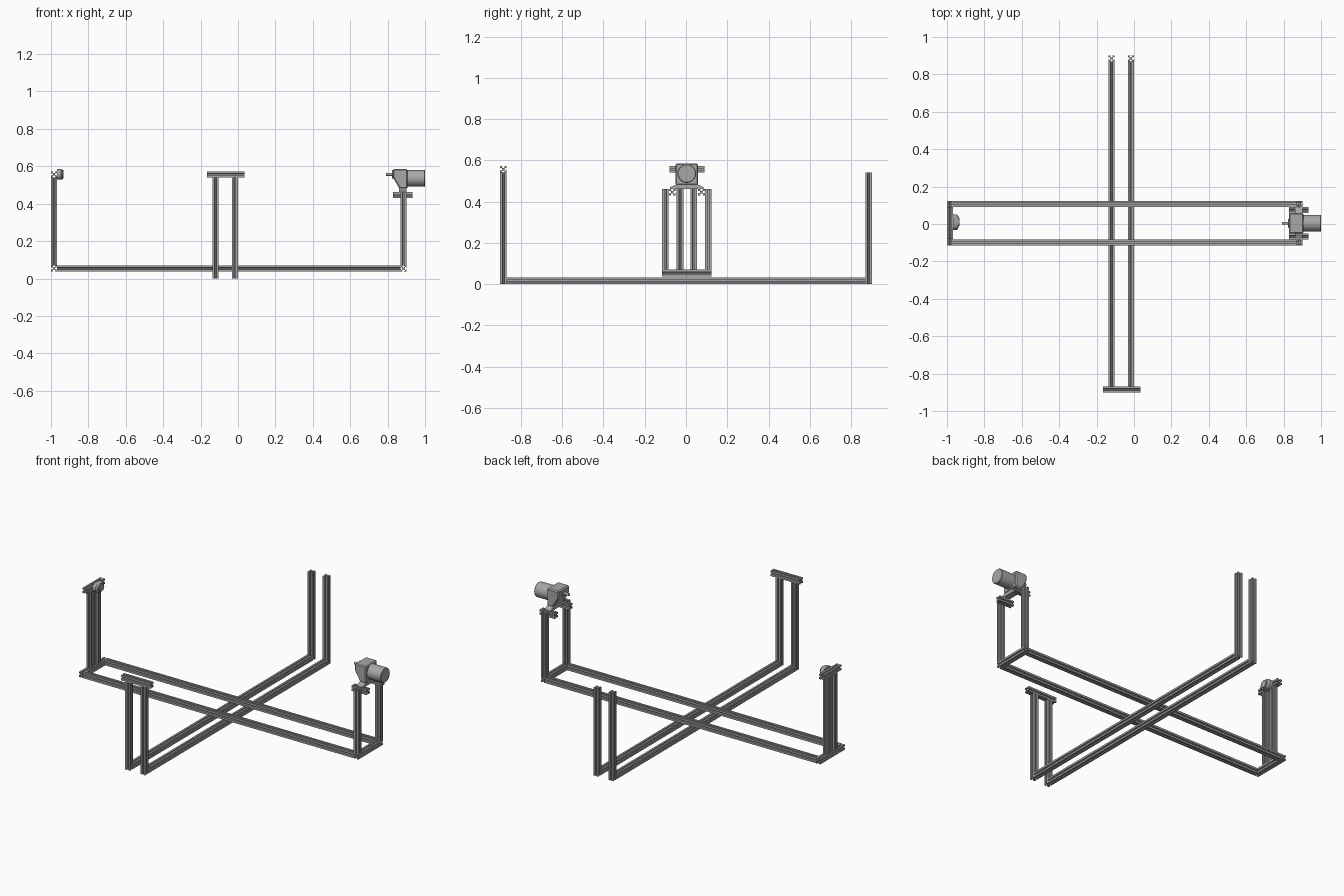
import bpy, bmesh, math

cube = bpy.data.objects.get("Cube")
if cube:
    bpy.data.objects.remove(cube)


def material(name, value):
    m = bpy.data.materials.new(name)
    m.use_nodes = True
    colour = (value, value, value, 1)
    m.diffuse_color = colour
    m.node_tree.nodes["Principled BSDF"].inputs["Base Color"].default_value = colour
    return m


GREY = material("plain grey", 0.39)
PLACE = {
    "x": lambda u, v, a: (a, u, v),
    "y": lambda u, v, a: (u, a, v),
    "z": lambda u, v, a: (u, v, a),
}


def loft(name, axis, sections, bevel=0, smooth=False):
    """Skin matching outlines; each section is (position on axis, outline)."""
    bm = bmesh.new()
    rings = [[bm.verts.new(PLACE[axis](u, v, a)) for u, v in outline]
             for a, outline in sections]
    n = len(rings[0])
    for low, high in zip(rings, rings[1:]):
        for i in range(n):
            j = (i + 1) % n
            bm.faces.new((low[i], low[j], high[j], high[i]))
    bm.faces.new(rings[0][::-1])
    bm.faces.new(rings[-1])
    bmesh.ops.recalc_face_normals(bm, faces=bm.faces)
    mesh = bpy.data.meshes.new(name)
    bm.to_mesh(mesh)
    bm.free()
    mesh.materials.append(GREY)
    ob = bpy.data.objects.new(name, mesh)
    bpy.context.collection.objects.link(ob)
    if bevel:
        mod = ob.modifiers.new("edge_chamfer", "BEVEL")
        mod.width = bevel
        mod.segments = 1
    if smooth:
        bpy.ops.object.select_all(action="DESELECT")
        ob.select_set(True)
        bpy.context.view_layer.objects.active = ob
        bpy.ops.object.shade_smooth_by_angle(angle=math.radians(30))
    return ob


def circle(u, v, r, n=40):
    return [(u + r * math.cos(2 * math.pi * i / n), v + r * math.sin(2 * math.pi * i / n))
            for i in range(n)]


# Slotted extrusion: one side of the section, turned four times
H = 0.016
SIDE = [(H, -0.0045), (0.013, -0.0045), (0.013, -0.009), (0.006, -0.003)]
SIDE += [(u, -v) for u, v in reversed(SIDE)] + [(H, H)]
SECTION = []
for turn in range(4):
    for u, v in SIDE:
        for _ in range(turn):
            u, v = -v, u
        SECTION.append((u, v))


def beam(name, axis, u, v, start, end):
    outline = [(u + p, v + q) for p, q in SECTION]
    return loft(name, axis, [(start, outline), (end, outline)])


# Lower frame running front to back, with upright posts
END_Y = 0.885
for side, x in (("right", -0.12), ("left", -0.017)):
    beam(f"{side}_lower_rail", "y", x, H, -END_Y + H, END_Y - H)
    beam(f"{side}_front_post", "z", x, -END_Y, 0, 0.541)
    beam(f"{side}_back_post", "z", x, END_Y, 0, 0.541)
beam("front_top_beam", "x", -END_Y, 0.557, -0.165, 0.035)

# Upper frame running side to side
MID = 0.004
RAIL_Z = 0.054
RIGHT_X, LEFT_X = -0.984, 0.884
for side, s in (("front", -1), ("back", 1)):
    y = MID + s * 0.104
    beam(f"{side}_upper_rail", "x", y, RAIL_Z, RIGHT_X + H, LEFT_X - H)
    beam(f"{side}_motor_post", "z", LEFT_X, y, RAIL_Z + H, 0.46)
    beam(f"{side}_motor_support", "x", MID + s * 0.071, 0.446, 0.83, 0.932)
    beam(f"{side}_bearing_post", "z", RIGHT_X, MID + s * 0.033, RAIL_Z + H, 0.541)
for side, x in (("right", RIGHT_X), ("left", LEFT_X)):
    beam(f"{side}_cross_beam", "y", x, RAIL_Z, MID - 0.12, MID + 0.12)
beam("bearing_top_beam", "y", RIGHT_X, 0.557, MID - 0.085, MID + 0.085)

# Geared motor on the left end
SHAFT_Z = 0.557
GEARBOX = [(0.828, 0.585), (0.906, 0.585), (0.906, 0.48), (0.864, 0.48), (0.828, 0.54)]
loft("gearbox", "y", [(MID - 0.055, GEARBOX), (MID + 0.055, GEARBOX)], bevel=0.006)
FOOT = [(-0.082, 0.462), (0.082, 0.462), (0.082, 0.469), (0.05, 0.484),
        (-0.05, 0.484), (-0.082, 0.469)]
FOOT = [(MID + u, v) for u, v in FOOT]
loft("motor_foot", "x", [(0.862, FOOT), (0.902, FOOT)])
body = [(a, circle(MID, 0.536, r)) for a, r in ((0.9, 0.045), (0.996, 0.045), (1, 0.042))]
loft("motor_body", "x", body, smooth=True)
loft("shaft_collar", "x", [(a, circle(MID, SHAFT_Z, 0.022)) for a in (0.824, 0.832)], smooth=True)
loft("drive_shaft", "x", [(a, circle(MID, SHAFT_Z, 0.008, 24)) for a in (0.79, 0.83)], smooth=True)


# Flanged bearing on the right end: an oval that tapers to a round hub
def oval(half_width, radius):
    return [(MID + 0.006 + (half_width - radius) * (1 if u > 0 else -1) + u, SHAFT_Z + v)
            for u, v in circle(0, 0, radius, 38)]


loft("bearing_flange", "x", [(RIGHT_X + H, oval(0.042, 0.028)),
                             (-0.947, oval(0.042, 0.028)),
                             (-0.938, oval(0.03, 0.026))], smooth=True)
loft("bearing_hub", "x", [(a, circle(MID + 0.006, SHAFT_Z, 0.022)) for a in (-0.94, -0.932)], smooth=True)
